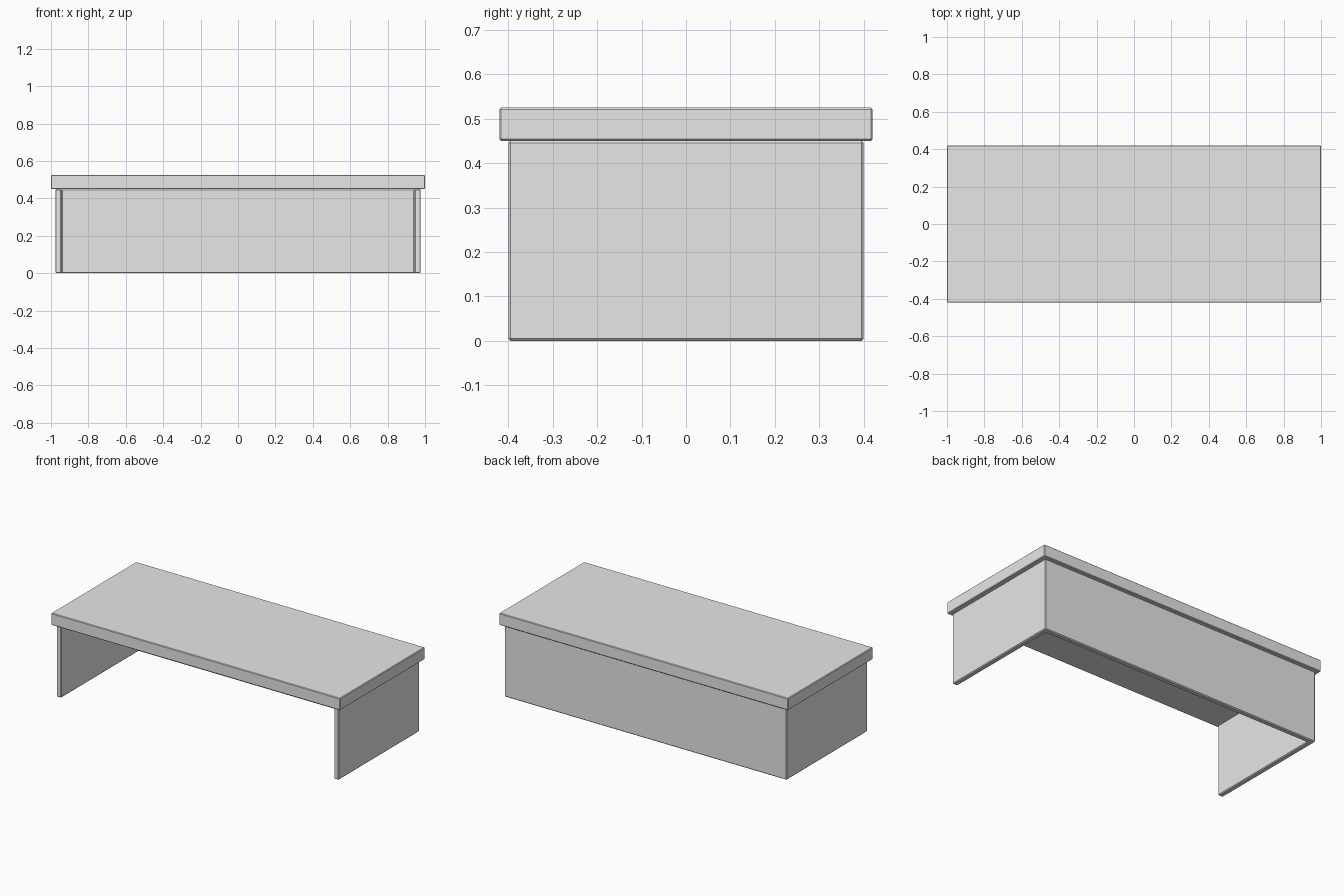
import bpy
import bmesh

cube = bpy.data.objects.get("Cube")
if cube:
    bpy.data.objects.remove(cube, do_unlink=True)

# Single plain grey finish
grey = bpy.data.materials.new("light_grey")
grey.use_nodes = True
colour = (0.8, 0.8, 0.8, 1)
grey.diffuse_color = colour
grey.node_tree.nodes["Principled BSDF"].inputs["Base Color"].default_value = colour


def extrude_outline(name, outline, z0, z1, bevel):
    """Extrude a plan outline upwards and soften its edges."""
    bm = bmesh.new()
    base = bm.faces.new([bm.verts.new((x, y, z0)) for x, y in outline])
    result = bmesh.ops.extrude_face_region(bm, geom=[base], use_keep_orig=True)
    for v in result["geom"]:
        if isinstance(v, bmesh.types.BMVert):
            v.co.z = z1
    bmesh.ops.recalc_face_normals(bm, faces=bm.faces)
    mesh = bpy.data.meshes.new(name)
    bm.to_mesh(mesh)
    bm.free()
    mesh.materials.append(grey)
    obj = bpy.data.objects.new(name, mesh)
    bpy.context.collection.objects.link(obj)
    mod = obj.modifiers.new("edge_chamfer", "BEVEL")
    mod.width = bevel
    mod.segments = 1
    mod.limit_method = "ANGLE"
    return obj


# Three-sided base, open at the front
w, d, t = 0.977, 0.4, 0.033
right_half = [(-w, d), (-w, -d), (t - w, -d), (t - w, d - t)]
left_half = [(-x, y) for x, y in reversed(right_half)]
extrude_outline("base_panels", right_half + left_half, 0, 0.45, 0.005)

# Overhanging worktop
w, d = 1, 0.42
extrude_outline("desk_top", [(-w, -d), (w, -d), (w, d), (-w, d)], 0.45, 0.525, 0.004)
